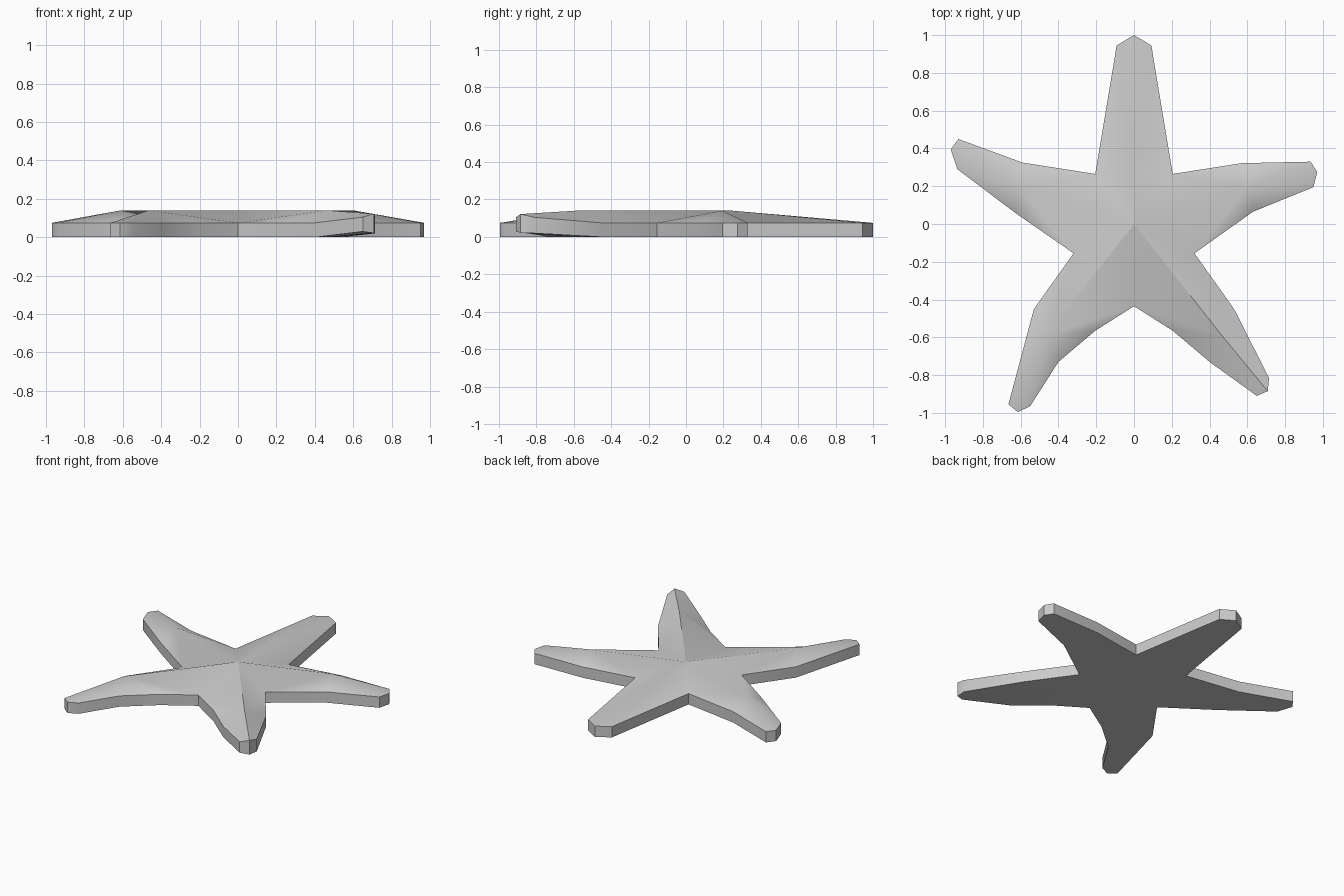
import bpy, bmesh, math

if "Cube" in bpy.data.objects:
    bpy.data.objects.remove(bpy.data.objects["Cube"])

EDGE, RIDGE = 0.075, 0.14

# Notches between the arms, clockwise from the upper left one
notches = [(-0.205, 0.265), (0.205, 0.265), (0.32, -0.155), (0, -0.435), (-0.32, -0.155)]

# Each arm: ridge point, then its outline clockwise from notch to notch
arms = [
    ((0, 0.25), [(-0.092, 0.945), (0, 1.0), (0.092, 0.945)]),
    ((0.60, 0.195), [(0.57, 0.322), (0.935, 0.33), (0.97, 0.275), (0.95, 0.195), (0.63, 0.065)]),
    ((0.465, -0.59), [(0.53, -0.45), (0.715, -0.815), (0.708, -0.885), (0.65, -0.91),
                      (0.40, -0.73), (0.205, -0.565)]),
    ((-0.465, -0.59), [(-0.205, -0.565), (-0.40, -0.73), (-0.55, -0.965), (-0.615, -0.995),
                       (-0.665, -0.955), (-0.53, -0.45)]),
    ((-0.61, 0.195), [(-0.63, 0.06), (-0.935, 0.29), (-0.97, 0.395), (-0.93, 0.45), (-0.59, 0.325)]),
]

# Bottom and top heights of the one curled-up tip
curl = {(0.715, -0.815): (0.02, 0.105), (0.708, -0.885): (0.022, 0.122), (0.65, -0.91): (0.03, 0.105)}

bm = bmesh.new()


def pair(p, top):
    lo, hi = curl.get(p, (0, top))
    return bm.verts.new((*p, lo)), bm.verts.new((*p, hi))


center = pair((0, 0), RIDGE)
notch_pairs = [pair(p, EDGE) for p in notches]

for i, (ridge, outline) in enumerate(arms):
    mid = pair(ridge, RIDGE)
    rim = [notch_pairs[i]] + [pair(p, EDGE) for p in outline] + [notch_pairs[(i + 1) % 5]]
    # Top and underside fan out from the ridge point
    loop = rim + [center]
    for a, b in zip(loop, loop[1:] + loop[:1]):
        bm.faces.new((mid[1], b[1], a[1]))
        bm.faces.new((mid[0], a[0], b[0]))
    # Side wall
    for a, b in zip(rim, rim[1:]):
        bm.faces.new((a[0], a[1], b[1], b[0]))

bmesh.ops.recalc_face_normals(bm, faces=bm.faces)
mesh = bpy.data.meshes.new("starfish_body")
bm.to_mesh(mesh)
bm.free()
star = bpy.data.objects.new("starfish_body", mesh)
bpy.context.collection.objects.link(star)
bpy.context.view_layer.objects.active = star
star.select_set(True)
bpy.ops.object.shade_smooth_by_angle(angle=math.radians(35))
